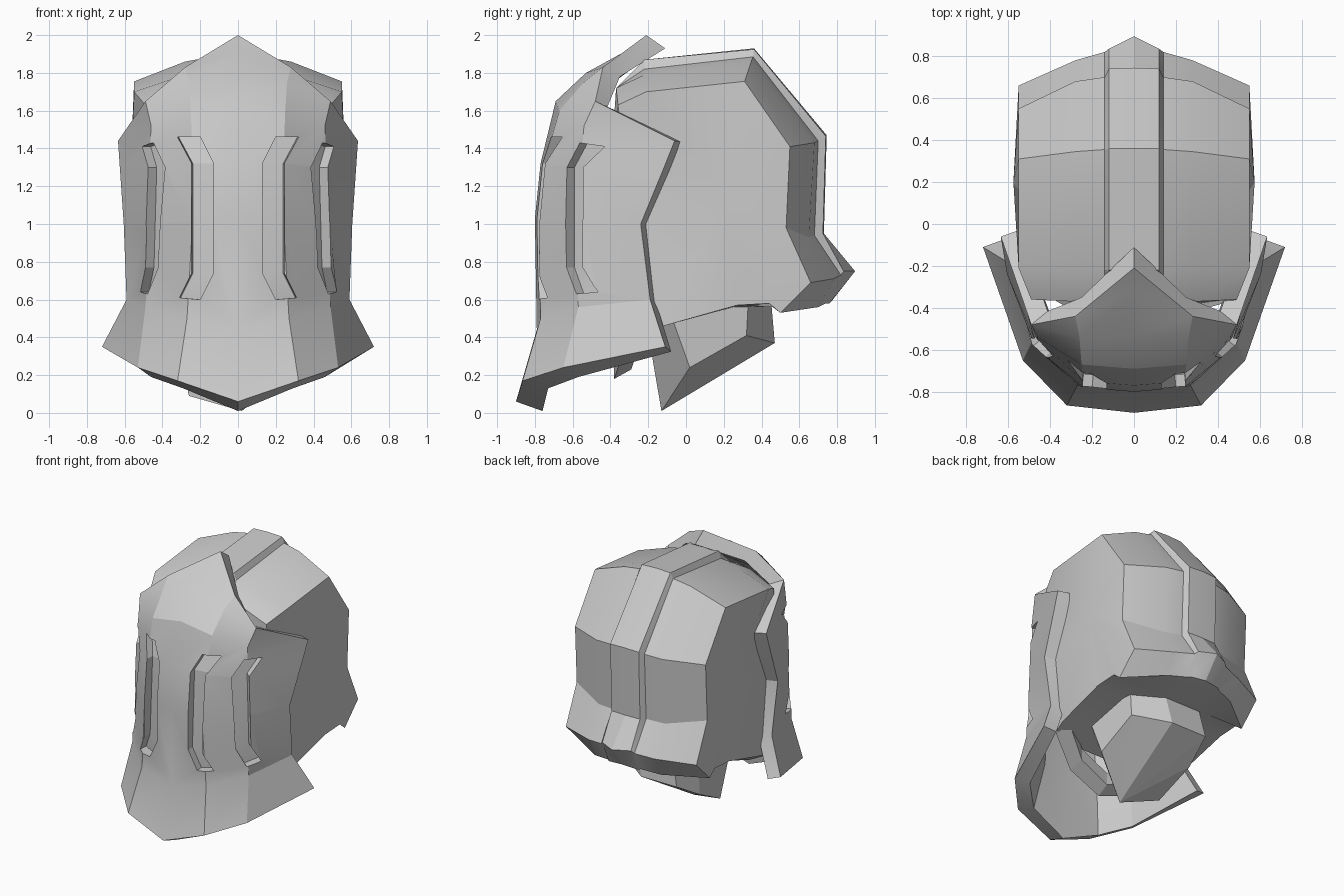
import bpy, bmesh, math
from mathutils import Vector
from mathutils.bvhtree import BVHTree

if "Cube" in bpy.data.objects:
    bpy.data.objects.remove(bpy.data.objects["Cube"])

steel = bpy.data.materials.new("steel_grey")
steel.diffuse_color = (0.6, 0.6, 0.6, 1)
steel.use_nodes = True
steel.node_tree.nodes["Principled BSDF"].inputs["Base Color"].default_value = steel.diffuse_color


def make(name, verts, faces, fix_normals=True):
    me = bpy.data.meshes.new(name)
    me.from_pydata([tuple(v) for v in verts], [], faces)
    bm = bmesh.new()
    bm.from_mesh(me)
    bmesh.ops.remove_doubles(bm, verts=bm.verts, dist=0.001)
    if fix_normals:
        bmesh.ops.recalc_face_normals(bm, faces=bm.faces)
    bm.to_mesh(me)
    bm.free()
    me.materials.append(steel)
    ob = bpy.data.objects.new(name, me)
    bpy.context.collection.objects.link(ob)
    return ob


def activate(ob):
    bpy.ops.object.select_all(action='DESELECT')
    ob.select_set(True)
    bpy.context.view_layer.objects.active = ob


def smooth(ob, deg):
    activate(ob)
    bpy.ops.object.shade_smooth_by_angle(angle=math.radians(deg))


# Face plate: rows from flared rim up to the peak, columns from centre to side
temple, brow, crest = (.635, -.06, 1.44), (.49, -.48, 1.65), (.28, -.44, 1.83)
rows = [
    [(0, -.90, .06), (.32, -.865, .17), (.53, -.65, .24), (.72, -.11, .35)],
    [(0, -.79, .44), (.27, -.77, .50), (.49, -.57, .56), (.59, -.19, .60)],
    [(0, -.80, 1.03), (.24, -.78, 1.02), (.47, -.59, 1.0), (.605, -.24, 1.0)],
    [(0, -.77, 1.32), (.24, -.75, 1.32), (.47, -.56, 1.30), (.625, -.12, 1.29)],
    [(0, -.69, 1.65), (.25, -.67, 1.60), (.46, -.54, 1.52), temple],
    [(0, -.53, 1.80), (.26, -.54, 1.75), brow, temple],
    [(0, -.32, 1.915), crest, brow, temple],
    [(0, -.21, 2.0), crest, brow, temple]]
grid = [[(-x, y, z) for x, y, z in r[:0:-1]] + r for r in rows]
n = len(grid[0])
verts = [p for r in grid for p in r]
faces = []
for r in range(len(grid) - 1):
    for c in range(n - 1):
        ids, seen = [], set()
        for i in (r * n + c, r * n + c + 1, (r + 1) * n + c + 1, (r + 1) * n + c):
            if verts[i] not in seen:
                seen.add(verts[i])
                ids.append(i)
        if len(ids) > 2:
            faces.append(ids)
plate = make("face_plate", verts, faces, False)
bvh = BVHTree.FromPolygons([Vector(v) for v in verts], faces)
inner_start = len(plate.data.vertices)
mod = plate.modifiers.new("thickness", 'SOLIDIFY')
mod.thickness, mod.offset, mod.use_even_offset = 0.095, -1, True
activate(plate)
bpy.ops.object.modifier_apply(modifier=mod.name)

# Thicker rim at the bottom point and at the peak
for target in ((0, -.76, .01), (.29, -.73, .13), (-.29, -.73, .13), (0, -.11, 1.93),
               (.25, -.35, 1.78), (-.25, -.35, 1.78), (.46, -.57, .19), (-.46, -.57, .19)):
    t = Vector(target)
    inner = plate.data.vertices[inner_start:]
    min(inner, key=lambda v: (v.co - t).length).co = t

# Bent breathing slits, each four inner/outer pairs from top to bottom
front_slit = [((.20, 1.46), (.32, 1.46)), ((.13, 1.32), (.245, 1.32)),
              ((.13, .74), (.245, .74)), ((.20, .60), (.31, .61))]
side_slit = [((-.56, 1.43), (-.43, 1.41)), ((-.63, 1.30), (-.545, 1.30)),
             ((-.63, .77), (-.545, .77)), ((-.58, .63), (-.46, .64))]


def cut_slit(pairs, from_side, sign):
    pts = []
    for pair in pairs:
        for u, z in pair:
            if from_side:
                hit = bvh.ray_cast(Vector((3, u, z)), Vector((-1, 0, 0)))[0]
            else:
                hit = bvh.ray_cast(Vector((u, -3, z)), Vector((0, 1, 0)))[0]
            pts.append(hit)
    d = Vector((.75, -.66, 0)) if from_side else Vector((.1, -.99, 0))
    vs = [p + d * .06 for p in pts] + [p - d * .06 for p in pts]
    vs = [(v.x * sign, v.y, v.z) for v in vs]
    fs = []
    for i in (0, 2, 4):
        fs += [(i, i + 1, i + 3, i + 2), (i + 8, i + 10, i + 11, i + 9),
               (i, i + 2, i + 10, i + 8), (i + 1, i + 9, i + 11, i + 3)]
    fs += [(0, 8, 9, 1), (6, 7, 15, 14)]
    cutter = make("slit_cutter", vs, fs)
    cutter.hide_render = True
    m = plate.modifiers.new("slit", 'BOOLEAN')
    m.operation, m.solver, m.object = 'DIFFERENCE', 'EXACT', cutter
    activate(plate)
    bpy.ops.object.modifier_apply(modifier=m.name)
    bpy.data.objects.remove(cutter)


for s in (1, -1):
    cut_slit(front_slit, False, s)
    cut_slit(side_slit, True, s)
smooth(plate, 18)

# Skull: closed (y, z) outlines at increasing x, with a raised centre ridge
loops = [
    (0, [(-.22, 1.87), (.36, 1.93), (.745, 1.47), (.73, .95), (.895, .75), (.77, .59)]),
    (.12, [(-.22, 1.87), (.36, 1.925), (.74, 1.465), (.725, .95), (.835, .75), (.76, .58)]),
    (.14, [(-.22, 1.82), (.355, 1.885), (.70, 1.44), (.68, .94), (.82, .73), (.74, .58)]),
    (.28, [(-.22, 1.79), (.345, 1.86), (.68, 1.43), (.65, .93), (.78, .71), (.70, .56)]),
    (.55, [(-.21, 1.70), (.31, 1.755), (.55, 1.41), (.53, .98), (.66, .69), (.50, .53)])]
under = [(.46, .56), (.25, .56), (-.12, .46), (-.28, .42), (-.42, 1.0), (-.37, 1.72)]
side_under = [(.55, .44, .58), (.55, .27, .57), (.54, -.12, .46), (.52, -.22, .43),
              (.52, -.28, 1.0), (.49, -.36, 1.63)]
full = []
for x, prof in loops:
    tail = side_under if x > .5 else [(x, y, z) for y, z in under]
    full.append([(x, y, z) for y, z in prof] + tail)
full = [[(-x, y, z) for x, y, z in lp] for lp in full[:0:-1]] + full
m = len(full[0])
verts = [p for lp in full for p in lp]
faces = [(a * m + i, a * m + (i + 1) % m, (a + 1) * m + (i + 1) % m, (a + 1) * m + i)
         for a in range(len(full) - 1) for i in range(m)]
# Slightly domed cheek panels close both sides
for a, sx in ((0, -1), (len(full) - 1, 1)):
    verts.append((sx * .575, .2, 1.15))
    faces += [(a * m + i, a * m + (i + 1) % m, len(verts) - 1) for i in range(m)]
skull = make("skull_shell", verts, faces)
smooth(skull, 24)

# Chin guard: curved bar dipping from cheek to cheek
bar = [((-.52, -.22, .42), (-.46, -.14, .47)), ((-.28, -.35, .27), (-.25, -.26, .32)),
       ((0, -.38, .18), (0, -.29, .23)),
       ((.28, -.35, .27), (.25, -.26, .32)), ((.52, -.22, .42), (.46, -.14, .47))]
verts, faces = [], []
for lo, hi in bar:
    verts += [lo, hi, (hi[0], hi[1], hi[2] + .09), (lo[0], lo[1], lo[2] + .12)]
for i in range(len(bar) - 1):
    for j in range(4):
        faces.append((i * 4 + j, i * 4 + (j + 1) % 4, i * 4 + 4 + (j + 1) % 4, i * 4 + 4 + j))
e = len(verts) - 4
faces += [(0, 1, 2, 3), (e, e + 1, e + 2, e + 3)]
make("chin_guard", verts, faces)

# Neck stub with a slanted, faceted underside; lower then upper points
ring = [((.02, -.13, .01), (.14, -.20, .42)), ((.31, .02, .24), (.33, -.08, .52)),
        ((.29, .32, .41), (.31, .33, .60)), ((.05, .47, .37), (.10, .45, .60)),
        ((-.25, .47, .37), (-.20, .45, .60)), ((-.29, .25, .24), (-.31, .30, .60)),
        ((-.26, -.04, .09), (-.33, -.08, .52))]
k = len(ring)
verts = [p[0] for p in ring] + [p[1] for p in ring]
faces = [(i, (i + 1) % k, k + (i + 1) % k, k + i) for i in range(k)]
faces += [(0, i, i + 1) for i in range(1, k - 1)]
faces += [(k, k + i + 1, k + i) for i in range(1, k - 1)]
make("neck_stub", verts, faces)
